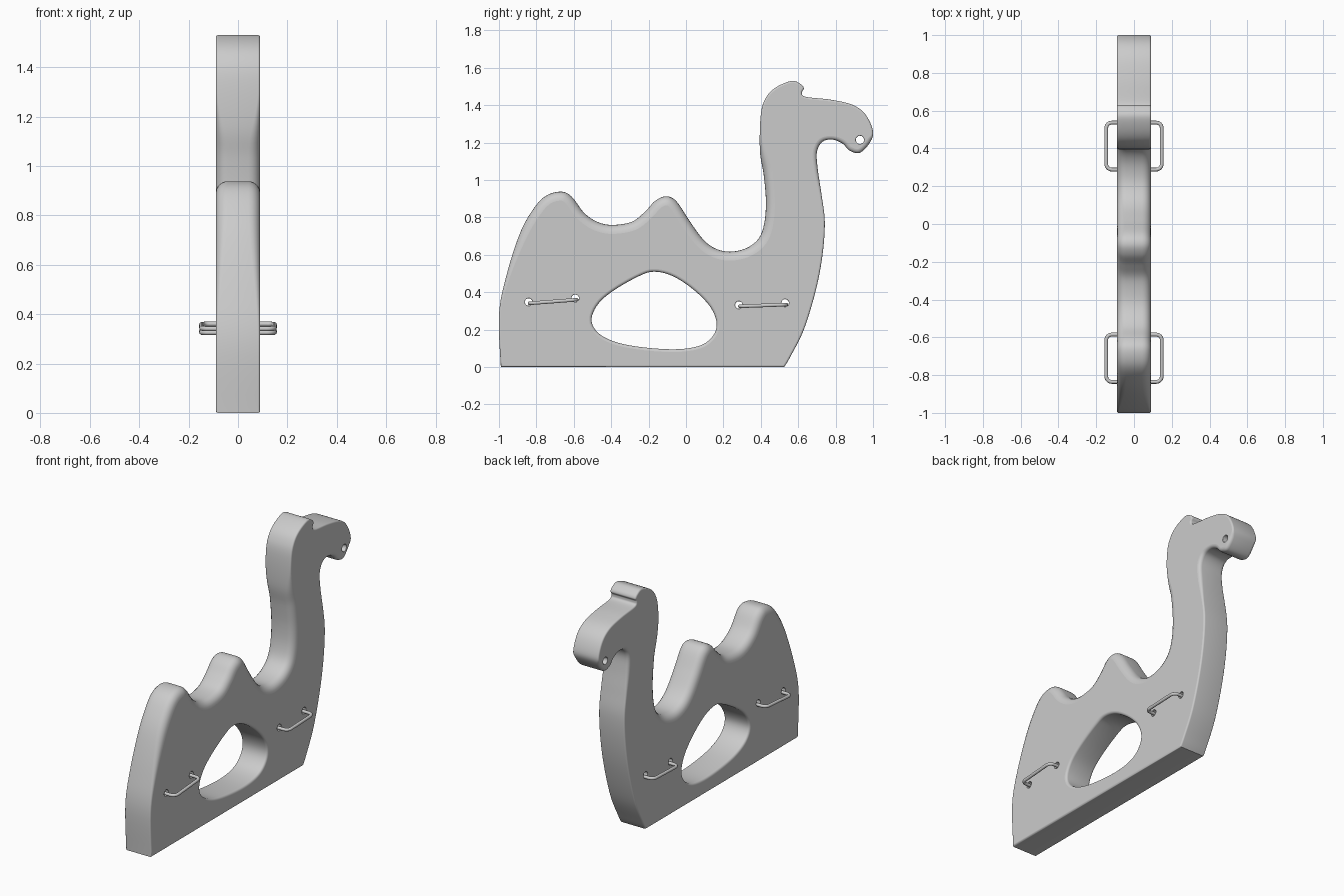
import bpy
import bmesh
import math
from mathutils import Vector

HALF = 0.09      # half the board thickness
STEPS = 5        # segments in each rounded edge

cube = bpy.data.objects.get("Cube")
if cube:
    bpy.data.objects.remove(cube, do_unlink=True)

grey = bpy.data.materials.new("plain_grey")
grey.use_nodes = True
grey.diffuse_color = (0.6, 0.6, 0.6, 1)
grey.node_tree.nodes["Principled BSDF"].inputs["Base Color"].default_value = grey.diffuse_color


def spline(points, closed, cuts=6):
    """Smooth curve through the given (y, z) points."""
    pts = [Vector(p) for p in points]
    count = len(pts)

    def at(i):
        return pts[i % count] if closed else pts[max(0, min(count - 1, i))]

    out = []
    for i in range(count if closed else count - 1):
        a, b, c, d = at(i - 1), at(i), at(i + 1), at(i + 2)
        for k in range(cuts):
            t = k / cuts
            out.append(0.5 * (2 * b + (c - a) * t + (2 * a - 5 * b + 4 * c - d) * t * t
                              + (3 * b - a - 3 * c + d) * t ** 3))
    return out if closed else out + [pts[-1]]


def circle(y, z, radius, count=20):
    turn = math.tau / count
    return [Vector((y + radius * math.cos(i * turn), z + radius * math.sin(i * turn)))
            for i in range(count)]


def fade(value, low, high):
    t = max(0, min(1, (value - low) / (high - low)))
    return t * t * (3 - 2 * t)


def back_rounding(p):
    """Edges are softer along the humps and the nape than elsewhere."""
    nape = fade(p.y, 0.3, 0.85) if p.x < -0.5 else 1
    soft = nape * (1 - fade(p.y, 1.05, 1.3)) * (1 - fade(p.x, 0.45, 0.5))
    throat = 0.012 * fade(p.x, 0.66, 0.7) * fade(p.y, 0.85, 1.1) * (1 - fade(p.y, 1.2, 1.25))
    if p.y < 0.01:
        soft = 0
    return 0.01 + 0.038 * soft + throat


def add_wall(bm, loop, rounding):
    """Wall around one loop, with rounded edges towards both faces."""
    count = len(loop)
    inward = []
    for i, p in enumerate(loop):
        a = (p - loop[i - 1]).normalized()
        b = (loop[(i + 1) % count] - p).normalized()
        n = Vector((a.y + b.y, -a.x - b.x)).normalized()
        inward.append(n / max(0.5, n.dot(Vector((a.y, -a.x)))))
    rings = []
    for side in (1, -1):
        for k in range(STEPS + 1):
            angle = (k if side > 0 else STEPS - k) / STEPS * math.pi / 2
            ring = []
            for p, n in zip(loop, inward):
                r = rounding(p)
                q = p + n * r * (1 - math.sin(angle))
                ring.append(bm.verts.new((side * (HALF - r * (1 - math.cos(angle))), q.x, q.y)))
            rings.append(ring)
    for lower, upper in zip(rings, rings[1:]):
        for i in range(count):
            j = (i + 1) % count
            bm.faces.new((lower[i], lower[j], upper[j], upper[i])).smooth = True
    return [[bm.edges.get((ring[i - 1], ring[i])) for i in range(count)]
            for ring in (rings[0], rings[-1])]


# Body silhouette: rump, humps, nape, crown, muzzle, throat, chest
silhouette = [
    (-0.99, 0), (-1, 0.28), (-0.96, 0.49), (-0.89, 0.71), (-0.82, 0.84), (-0.75, 0.915),
    (-0.667, 0.938), (-0.61, 0.91), (-0.545, 0.825), (-0.475, 0.777), (-0.395, 0.76),
    (-0.29, 0.777), (-0.22, 0.83), (-0.163, 0.89), (-0.105, 0.913), (-0.05, 0.885),
    (0.02, 0.78), (0.09, 0.685), (0.155, 0.635), (0.235, 0.617), (0.325, 0.637),
    (0.39, 0.69), (0.42, 0.777), (0.427, 0.895), (0.415, 1.03), (0.395, 1.16),
    (0.4, 1.35), (0.427, 1.44), (0.48, 1.495), (0.565, 1.53), (0.613, 1.513),
    (0.63, 1.49), (0.62, 1.468), (0.64, 1.445), (0.77, 1.43), (0.888, 1.403),
    (0.96, 1.35), (1, 1.26), (0.983, 1.2), (0.93, 1.146), (0.875, 1.157),
    (0.838, 1.194), (0.785, 1.216), (0.73, 1.205), (0.7, 1.15), (0.705, 1.055),
    (0.725, 0.92), (0.742, 0.777), (0.73, 0.6), (0.694, 0.41), (0.63, 0.2),
    (0.555, 0.05), (0.525, 0)]

# Large opening below the saddle
opening = [
    (-0.17, 0.51), (-0.25, 0.487), (-0.383, 0.412), (-0.47, 0.337), (-0.505, 0.25),
    (-0.463, 0.177), (-0.356, 0.128), (-0.195, 0.102), (-0.035, 0.096), (0.083, 0.118),
    (0.147, 0.171), (0.163, 0.241), (0.126, 0.327), (0.035, 0.418), (-0.072, 0.487)]

# Eye and the four drilled holes for the handles
drilled = [(0.93, 1.215, 0.022), (-0.841, 0.348, 0.02), (-0.592, 0.368, 0.02),
           (0.283, 0.332, 0.02), (0.53, 0.343, 0.02)]

bm = bmesh.new()
walls = [add_wall(bm, spline(silhouette, False), back_rounding),
         add_wall(bm, spline(opening, True), lambda p: 0.015)]
for hole in drilled:
    walls.append(add_wall(bm, circle(*hole), lambda p: 0.003))

# Flat side faces, filled between the silhouette and all holes
for end, direction in ((0, 1), (1, -1)):
    rim = [edge for wall in walls for edge in wall[end]]
    filled = bmesh.ops.triangle_fill(bm, edges=rim, use_beauty=True, normal=(direction, 0, 0))
    for item in filled["geom"]:
        if isinstance(item, bmesh.types.BMFace):
            item.smooth = False
bmesh.ops.recalc_face_normals(bm, faces=bm.faces[:])
for edge in bm.edges:
    edge.smooth = edge.calc_face_angle(0) < math.radians(40)

mesh = bpy.data.meshes.new("camel_board")
bm.to_mesh(mesh)
bm.free()
mesh.materials.append(grey)
body = bpy.data.objects.new("camel_board", mesh)
bpy.context.collection.objects.link(body)


def add_handle(name, rear, front, reach=0.147, corner=0.03):
    """Closed rounded loop of rod running through two drilled holes."""
    mid, half = (rear[0] + front[0]) / 2, (front[0] - rear[0]) / 2
    path = []
    for quarter, (sx, sy) in enumerate(((1, 1), (-1, 1), (-1, -1), (1, -1))):
        for k in range(7):
            angle = (quarter + k / 6) * math.pi / 2
            x = sx * (reach - corner) + corner * math.cos(angle)
            y = mid + sy * (half - corner) + corner * math.sin(angle)
            t = (y - rear[0]) / (2 * half)
            path.append((x, y, rear[1] + t * (front[1] - rear[1]), 1))
    curve = bpy.data.curves.new(name, "CURVE")
    curve.dimensions = "3D"
    curve.bevel_depth = 0.01
    curve.bevel_resolution = 3
    rod = curve.splines.new("POLY")
    rod.points.add(len(path) - 1)
    for point, co in zip(rod.points, path):
        point.co = co
    rod.use_cyclic_u = True
    rod.use_smooth = True
    curve.materials.append(grey)
    bpy.context.collection.objects.link(bpy.data.objects.new(name, curve))


# Grip rods for hands and feet
add_handle("rear_handle", (-0.836, 0.341), (-0.585, 0.36))
add_handle("front_handle", (0.288, 0.325), (0.537, 0.334))
